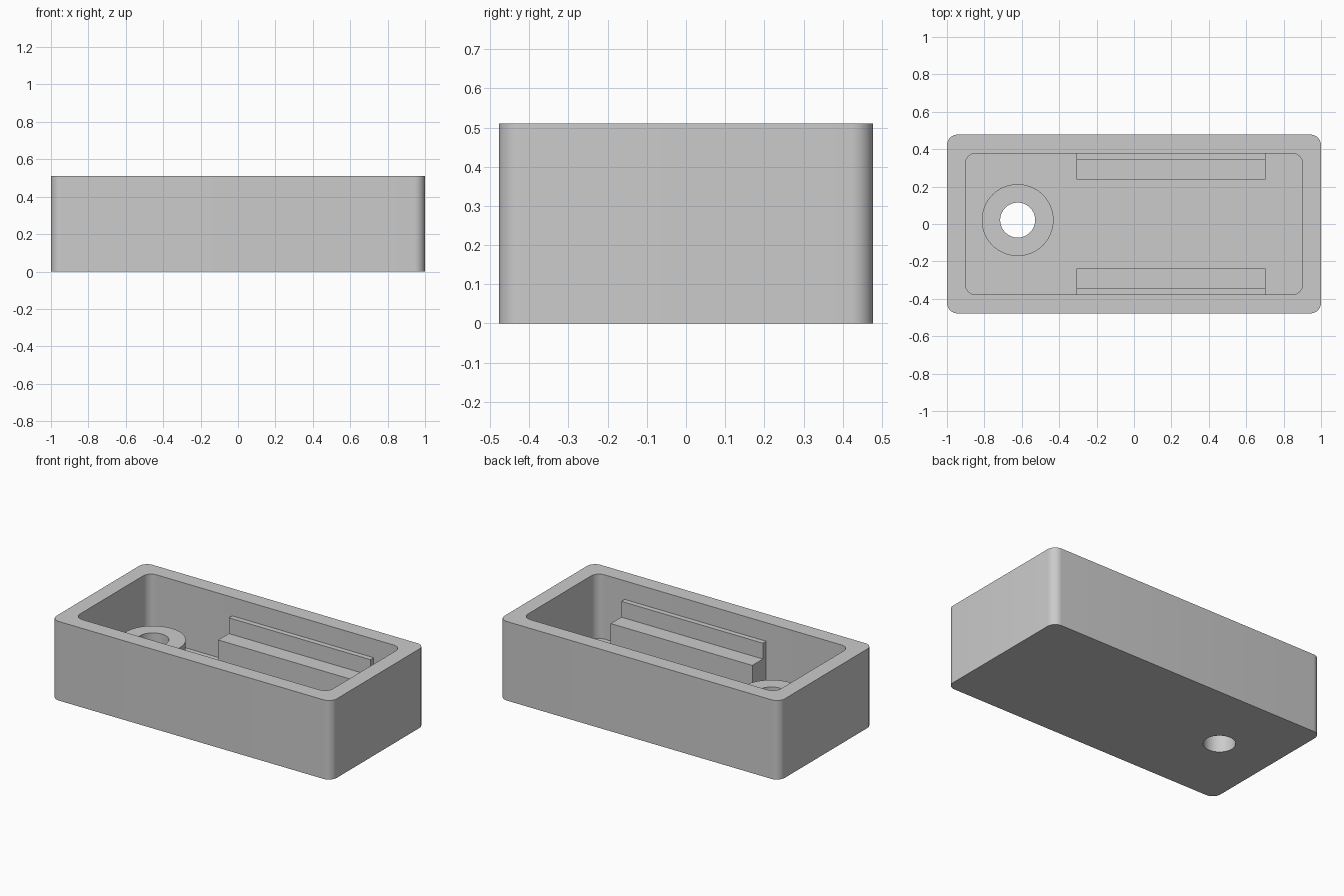
import bpy, bmesh
from math import radians, cos, sin, pi

old = bpy.data.objects.get("Cube")
if old:
    bpy.data.objects.remove(old, do_unlink=True)

HEIGHT, FLOOR = 0.51, 0.095
HOLE_X, HOLE_Y = -0.622, 0.021
LEDGE_Z, LIP_Z = 0.288, 0.39

grey = bpy.data.materials.new("light_grey")
grey.use_nodes = True
colour = (0.6, 0.6, 0.6, 1)
grey.diffuse_color = colour
grey.node_tree.nodes["Principled BSDF"].inputs["Base Color"].default_value = colour


def extrude(name, points, offset):
    """Solid made by sweeping a closed 3D outline along an offset."""
    bm = bmesh.new()
    face = bm.faces.new([bm.verts.new(p) for p in points])
    swept = bmesh.ops.extrude_face_region(bm, geom=[face])["geom"]
    bmesh.ops.translate(bm, vec=offset,
                        verts=[v for v in swept if isinstance(v, bmesh.types.BMVert)])
    bmesh.ops.recalc_face_normals(bm, faces=bm.faces)
    mesh = bpy.data.meshes.new(name)
    bm.to_mesh(mesh)
    bm.free()
    mesh.materials.append(grey)
    obj = bpy.data.objects.new(name, mesh)
    bpy.context.collection.objects.link(obj)
    return obj


def rounded_box(name, hx, hy, z0, z1, radius=0.057, steps=10):
    points = []
    for quarter, (sx, sy) in enumerate([(1, 1), (-1, 1), (-1, -1), (1, -1)]):
        for i in range(steps + 1):
            a = (quarter + i / steps) * pi / 2
            points.append((sx * (hx - radius) + radius * cos(a),
                           sy * (hy - radius) + radius * sin(a), z0))
    return extrude(name, points, (0, 0, z1 - z0))


def cylinder(name, radius, z0, z1, sides=64):
    points = [(HOLE_X + radius * cos(2 * pi * i / sides),
               HOLE_Y + radius * sin(2 * pi * i / sides), z0) for i in range(sides)]
    return extrude(name, points, (0, 0, z1 - z0))


def cut(obj, cutter):
    mod = obj.modifiers.new("cut", 'BOOLEAN')
    mod.operation, mod.solver, mod.object = 'DIFFERENCE', 'EXACT', cutter
    bpy.context.view_layer.objects.active = obj
    bpy.ops.object.modifier_apply(modifier=mod.name)


# Open tray with rounded corners, and the round boss on its floor
tray = rounded_box("tray", 1.0, 0.478, 0, HEIGHT)
boss = cylinder("boss", 0.192, FLOOR, LEDGE_Z)
cavity = rounded_box("cavity_cutter", 0.902, 0.378, FLOOR, HEIGHT + 0.2)
hole = cylinder("hole_cutter", 0.0935, -0.2, HEIGHT + 0.2)
cut(tray, cavity)
cut(tray, hole)
cut(boss, hole)
for cutter in (cavity, hole):
    bpy.data.objects.remove(cutter, do_unlink=True)

# Stepped ledges along both long walls
for name, side in (("front_ledge", -1), ("back_ledge", 1)):
    profile = [(0.237, FLOOR), (0.378, FLOOR), (0.378, LIP_Z),
               (0.345, LIP_Z), (0.345, LEDGE_Z), (0.237, LEDGE_Z)]
    extrude(name, [(-0.307, side * y, z) for y, z in profile], (1.01, 0, 0))

# Smooth the round walls, keep the edges sharp
for obj in (tray, boss):
    bpy.ops.object.select_all(action='DESELECT')
    obj.select_set(True)
    bpy.context.view_layer.objects.active = obj
    bpy.ops.object.shade_smooth_by_angle(angle=radians(30))
